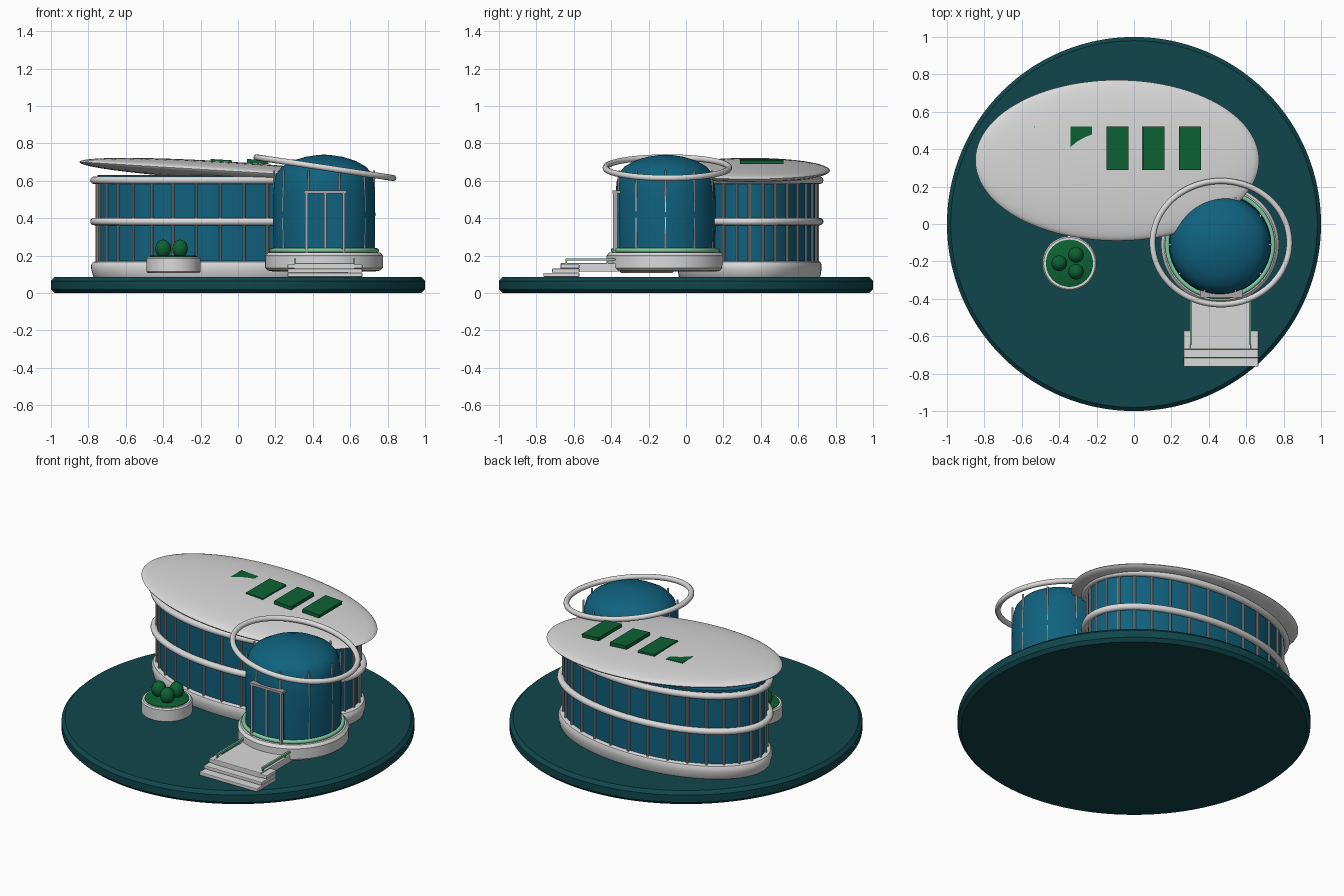
import bpy, bmesh, math
from math import sin, cos, pi, radians
from mathutils import Matrix, Vector

cube = bpy.data.objects.get("Cube")
if cube:
    bpy.data.objects.remove(cube, do_unlink=True)


def material(name, rgb):
    m = bpy.data.materials.new(name)
    m.use_nodes = True
    m.diffuse_color = (*rgb, 1)
    m.node_tree.nodes["Principled BSDF"].inputs["Base Color"].default_value = (*rgb, 1)
    return m


TEAL = material("dark teal", (0.005, 0.062, 0.072))
WHITE = material("white", (0.7, 0.7, 0.7))
BLUE = material("blue glass", (0.005, 0.12, 0.21))
GREEN = material("leaf green", (0.004, 0.12, 0.035))
MINT = material("mint", (0.2, 0.6, 0.36))
GREY = material("grey metal", (0.4, 0.39, 0.39))


def finish(name, bm, mat, smooth=True):
    bmesh.ops.recalc_face_normals(bm, faces=bm.faces)
    me = bpy.data.meshes.new(name)
    bm.to_mesh(me)
    bm.free()
    me.materials.append(mat)
    ob = bpy.data.objects.new(name, me)
    bpy.context.collection.objects.link(ob)
    if smooth:
        bpy.ops.object.select_all(action='DESELECT')
        ob.select_set(True)
        bpy.context.view_layer.objects.active = ob
        bpy.ops.object.shade_smooth_by_angle(angle=radians(35))
    return ob


def lathe(name, profile, mat, centre=(0, 0, 0), sx=1, sy=1, tilt=0, seg=96):
    """Closed turned shape from (radius, height) points, bottom to top."""
    bm = bmesh.new()
    rings = [[bm.verts.new((r * cos(2 * pi * i / seg), r * sin(2 * pi * i / seg), z))
              for i in range(seg)] for r, z in profile]
    for a, b in zip(rings, rings[1:]):
        for i in range(seg):
            j = (i + 1) % seg
            bm.faces.new((a[i], a[j], b[j], b[i]))
    bm.faces.new(rings[0])
    bm.faces.new(rings[-1])
    bm.transform(Matrix.Translation(centre) @ Matrix.Rotation(tilt, 4, 'Y')
                 @ Matrix.Diagonal((sx, sy, 1, 1)))
    return finish(name, bm, mat)


def hoop(name, rx, ry, minor, mat, centre, tilt=0, seg=96, sides=12):
    """Elliptical tube of constant thickness."""
    bm = bmesh.new()
    rings = []
    for i in range(seg):
        t = 2 * pi * i / seg
        n = Vector((ry * cos(t), rx * sin(t), 0)).normalized()
        p = Vector((rx * cos(t), ry * sin(t), 0))
        rings.append([bm.verts.new(p + minor * (cos(u) * n + Vector((0, 0, sin(u)))))
                      for u in (2 * pi * k / sides for k in range(sides))])
    for i in range(seg):
        a, b = rings[i], rings[(i + 1) % seg]
        for k in range(sides):
            m = (k + 1) % sides
            bm.faces.new((a[k], b[k], b[m], a[m]))
    bm.transform(Matrix.Translation(centre) @ Matrix.Rotation(tilt, 4, 'Y'))
    return finish(name, bm, mat)


def box(name, x, y, z, mat, tilt=0, bevel=0.0):
    """Box from (low, high) spans."""
    bm = bmesh.new()
    bmesh.ops.create_cube(bm, size=1)
    spans = (x, y, z)
    size = [b - a for a, b in spans]
    mid = [(a + b) / 2 for a, b in spans]
    bm.transform(Matrix.Diagonal((*size, 1)))
    if bevel:
        bmesh.ops.bevel(bm, geom=bm.edges[:], offset=bevel, segments=2,
                        affect='EDGES', profile=0.5)
    bm.transform(Matrix.Translation(mid) @ Matrix.Rotation(tilt, 4, 'Y'))
    return finish(name, bm, mat, smooth=False)


def columns(name, count, rx, ry, centre, radius, z0, z1, mat):
    """Slim posts evenly stepped around an ellipse."""
    bm = bmesh.new()
    for i in range(count):
        t = 2 * pi * i / count
        pos = (centre[0] + rx * cos(t), centre[1] + ry * sin(t), (z0 + z1) / 2)
        bmesh.ops.create_cone(bm, cap_ends=True, segments=10, radius1=radius, radius2=radius,
                              depth=z1 - z0, matrix=Matrix.Translation(pos))
    return finish(name, bm, mat)


# Round ground plate
lathe("ground_plate", [(0.98, 0), (1, 0.02), (1, 0.065), (0.98, 0.085)], TEAL, seg=128)

# Oval hall
HX, HY = -0.095, 0.34
lathe("hall_foundation", [(0.97, 0.08), (0.985, 0.09), (1, 0.13), (1, 0.15), (0.985, 0.166),
                          (0.95, 0.172)], WHITE, (HX, HY, 0), 0.69, 0.385)
lathe("hall_glass", [(1, 0.16), (1, 0.63)], BLUE, (HX, HY, 0), 0.655, 0.358)
columns("hall_columns", 32, 0.658, 0.364, (HX, HY), 0.008, 0.16, 0.62, GREY)
for label, z in (("middle", 0.382), ("upper", 0.603)):
    hoop(label + "_hall_band", 0.675, 0.375, 0.02, WHITE, (HX, HY, z))

# Tilted lens roof with skylights
lens = [(cos(a), 0.05 * sin(a)) for a in (radians(d) for d in range(-88, 89, 8))]
lathe("hall_roof", lens, WHITE, (-0.09, 0.34, 0.655), 0.76, 0.43, tilt=0.06)
for i in range(5):
    x = -0.535 + 0.194 * i
    box("skylight", (x, x + 0.116), (0.29, 0.52), (0.692, 0.713), GREEN, tilt=0.06)

# Round entrance tower
TX, TY = 0.46, -0.11
lathe("tower_base", [(0.27, 0.115), (0.3, 0.12), (0.315, 0.135), (0.315, 0.2), (0.3, 0.217)],
      WHITE, (TX, TY, 0))
lathe("tower_glass", [(0.268, 0.21), (0.272, 0.32), (0.274, 0.42), (0.272, 0.52), (0.267, 0.59),
                      (0.255, 0.64), (0.225, 0.675), (0.17, 0.706), (0.1, 0.728), (0.04, 0.737),
                      (0.005, 0.74)], BLUE, (TX, TY, 0), 1, 0.98)
columns("tower_columns", 10, 0.268, 0.262, (TX, TY), 0.006, 0.21, 0.655, WHITE)
hoop("tower_trim", 0.282, 0.28, 0.012, MINT, (TX, TY, 0.228))
hoop("tower_halo", 0.37, 0.33, 0.016, WHITE, (0.465, -0.1, 0.67), tilt=0.15)

# Entrance door
box("door_glass", (0.365, 0.567), (-0.378, -0.3), (0.21, 0.535), BLUE)
for x in (0.366, 0.466, 0.566):
    box("door_post", (x - 0.007, x + 0.007), (-0.39, -0.37), (0.21, 0.54), GREY)
box("door_header", (0.353, 0.579), (-0.392, -0.35), (0.532, 0.547), GREY)

# Walkway, steps and rails
box("walkway", (0.3, 0.625), (-0.67, -0.1), (0.115, 0.16), WHITE, bevel=0.004)
for i in range(3):
    box("step", (0.265, 0.665), (-0.762 + 0.046 * i, -0.57),
        (0.086 + 0.023 * i, 0.107 + 0.023 * i), WHITE, bevel=0.004)
for x in (0.305, 0.62):
    box("walkway_rail", (x - 0.006, x + 0.006), (-0.645, -0.37), (0.173, 0.185), MINT)
    for y in (-0.64, -0.42):
        box("rail_post", (x - 0.004, x + 0.004), (y - 0.004, y + 0.004), (0.155, 0.175), MINT)

# Planter with shrubs
PX, PY = -0.345, -0.21
lathe("planter", [(0.138, 0.108), (0.145, 0.115), (0.145, 0.185), (0.138, 0.193)],
      WHITE, (PX, PY, 0), seg=64)
lathe("planter_bed", [(0.126, 0.18), (0.126, 0.197), (0.118, 0.201)], GREEN, (PX, PY, 0), seg=64)
for dx, dy in ((-0.055, 0), (0.035, 0.045), (0.035, -0.045)):
    bm = bmesh.new()
    bmesh.ops.create_uvsphere(bm, u_segments=24, v_segments=14, radius=0.042)
    bm.transform(Matrix.Translation((PX + dx, PY + dy, 0.237)) @ Matrix.Diagonal((1, 1, 1.15, 1)))
    finish("shrub", bm, GREEN)
